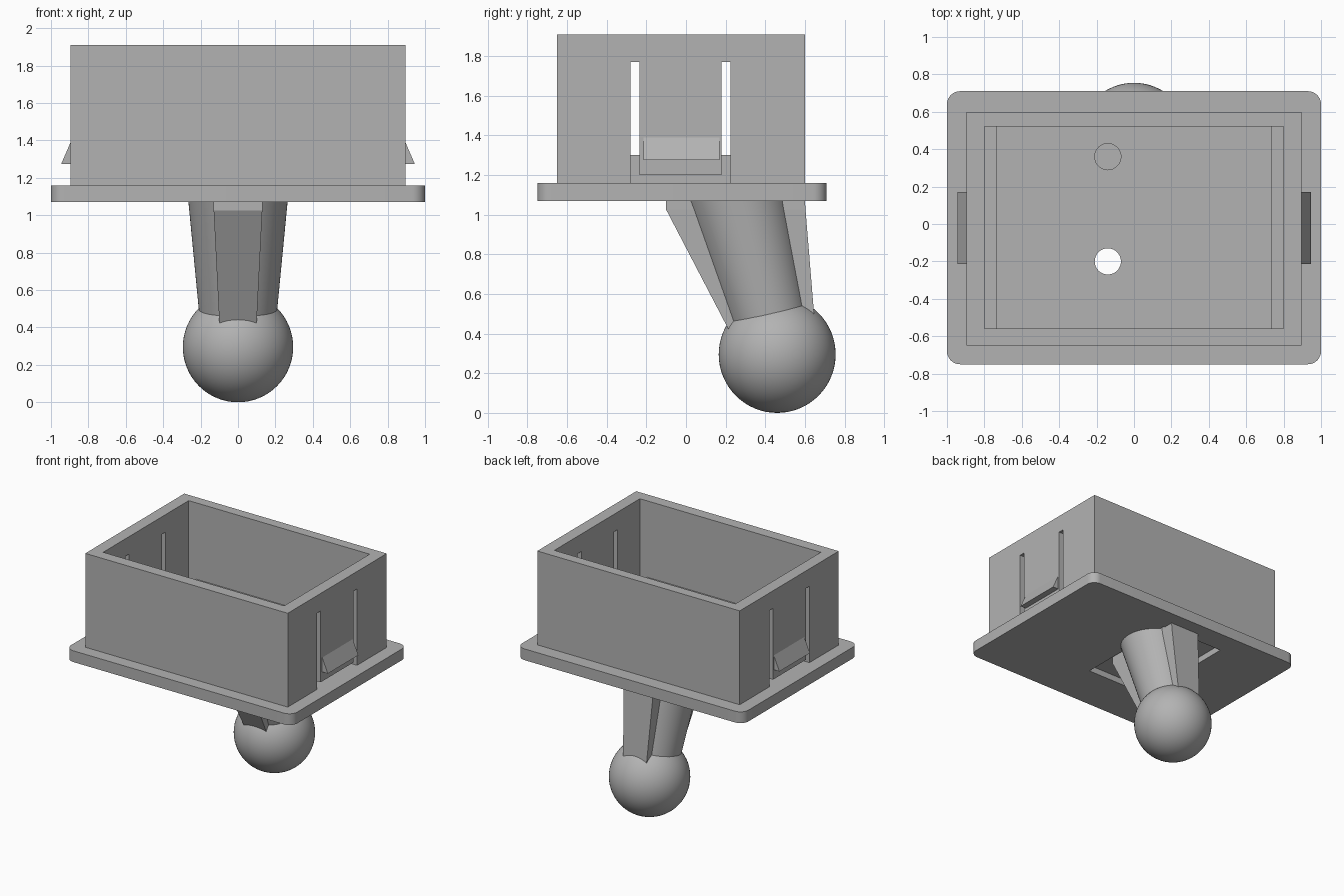
import bpy, bmesh, math
from mathutils import Vector

start = bpy.data.objects.get("Cube")
if start:
    bpy.data.objects.remove(start, do_unlink=True)

GREY = (0.45, 0.45, 0.45, 1.0)
mat = bpy.data.materials.new("plain grey")
mat.use_nodes = True
mat.diffuse_color = GREY
mat.node_tree.nodes["Principled BSDF"].inputs["Base Color"].default_value = GREY


def finish(name, bm, smooth=False):
    bmesh.ops.recalc_face_normals(bm, faces=bm.faces[:])
    mesh = bpy.data.meshes.new(name)
    bm.to_mesh(mesh)
    bm.free()
    mesh.materials.append(mat)
    obj = bpy.data.objects.new(name, mesh)
    bpy.context.collection.objects.link(obj)
    if smooth:
        bpy.ops.object.select_all(action="DESELECT")
        obj.select_set(True)
        bpy.context.view_layer.objects.active = obj
        bpy.ops.object.shade_smooth_by_angle(angle=math.radians(30))
    return obj


def loft(name, rings, smooth=False):
    """Skin a stack of closed rings and cap both ends."""
    bm = bmesh.new()
    loops = [[bm.verts.new(p) for p in ring] for ring in rings]
    n = len(loops[0])
    for low, high in zip(loops, loops[1:]):
        for i in range(n):
            j = (i + 1) % n
            bm.faces.new((low[i], low[j], high[j], high[i]))
    bm.faces.new(loops[0])
    bm.faces.new(loops[-1])
    return finish(name, bm, smooth)


def rect(x0, x1, y0, y1, z):
    return [(x0, y0, z), (x1, y0, z), (x1, y1, z), (x0, y1, z)]


def circle(x, y, z, r, n):
    return [(x + r * math.cos(2 * math.pi * i / n),
             y + r * math.sin(2 * math.pi * i / n), z) for i in range(n)]


def box(name, x, y, z):
    return loft(name, [rect(*x, *y, h) for h in z])


def rounded_plate(name, x, y, z, r, steps=8):
    """Upright plate with rounded corners."""
    outline = []
    corners = [(x[1] - r, y[1] - r), (x[0] + r, y[1] - r),
               (x[0] + r, y[0] + r), (x[1] - r, y[0] + r)]
    for k, (cx, cy) in enumerate(corners):
        for i in range(steps + 1):
            a = math.pi / 2 * (k + i / steps)
            outline.append((cx + r * math.cos(a), cy + r * math.sin(a)))
    return loft(name, [[(px, py, h) for px, py in outline] for h in z], True)


def boolean(target, tool, operation):
    mod = target.modifiers.new(operation.lower(), "BOOLEAN")
    mod.operation = operation
    mod.solver = "EXACT"
    mod.object = tool
    bpy.context.view_layer.objects.active = target
    bpy.ops.object.modifier_apply(modifier=mod.name)
    bpy.data.objects.remove(tool, do_unlink=True)


# Main heights
BASE, RIM, FLOOR, TOP = 1.07, 1.16, 1.30, 1.91
ROOF = 1.12
CAVITY_Y = (-0.56, 0.52)

# Housing with its rounded flange
housing = rounded_plate("housing", (-1, 1), (-0.75, 0.71), (BASE, RIM), 0.07)
boolean(housing, box("walls", (-0.895, 0.895), (-0.65, 0.60), (1.1, TOP)), "UNION")
boolean(housing, box("cavity", (-0.80, 0.80), CAVITY_Y, (FLOOR, 2.1)), "DIFFERENCE")

# Side channels beside the raised floor and openings for the clips
for s in (-1, 1):
    channel = sorted((s * 0.735, s * 0.80))
    boolean(housing, box("channel", channel, CAVITY_Y, (RIM, 1.4)), "DIFFERENCE")
    opening = sorted((s * 0.78, s * 0.93))
    boolean(housing, box("opening", opening, (-0.28, 0.225), (RIM, 1.77)), "DIFFERENCE")

# Underside recess and its two screw holes
boolean(housing, box("recess", (-0.42, 0.14), (-0.36, 0.52), (1.0, ROOF)), "DIFFERENCE")
for y in (-0.20, 0.36):
    hole = loft("hole", [circle(-0.14, y, z, 0.07, 40) for z in (1.0, 1.5)])
    boolean(housing, hole, "DIFFERENCE")

# Flexible clips with wedge shaped catches
for s, side in ((1, "left"), (-1, "right")):
    box(side + "_clip", sorted((s * 0.80, s * 0.895)), (-0.235, 0.18), (1.20, 1.77))
    wedge = [(0.88, 1.275), (0.945, 1.275), (0.895, 1.39), (0.88, 1.39)]
    loft(side + "_catch", [[(s * x, y, z) for x, z in wedge] for y in (-0.215, 0.17)])


# Leaning tapered stem
def stem_ring(z):
    drop = BASE - z
    return circle(0, 0.255 + 0.272 * drop, z, 0.265 - 0.0965 * drop, 64)


loft("stem", [stem_ring(z) for z in (0.36, 1.125)], True)

# Front and back stiffening rib running through the stem
loft("stem_rib", [rect(-0.095, 0.095, 0.262, 0.66, 0.33),
                  rect(-0.13, 0.13, -0.10, 0.603, 1.025),
                  rect(-0.13, 0.13, -0.10, 0.597, 1.125)])

# Ball end
bm = bmesh.new()
bmesh.ops.create_uvsphere(bm, u_segments=64, v_segments=32, radius=0.295)
bmesh.ops.translate(bm, verts=bm.verts[:], vec=Vector((0, 0.46, 0.295)))
finish("ball", bm, True)
